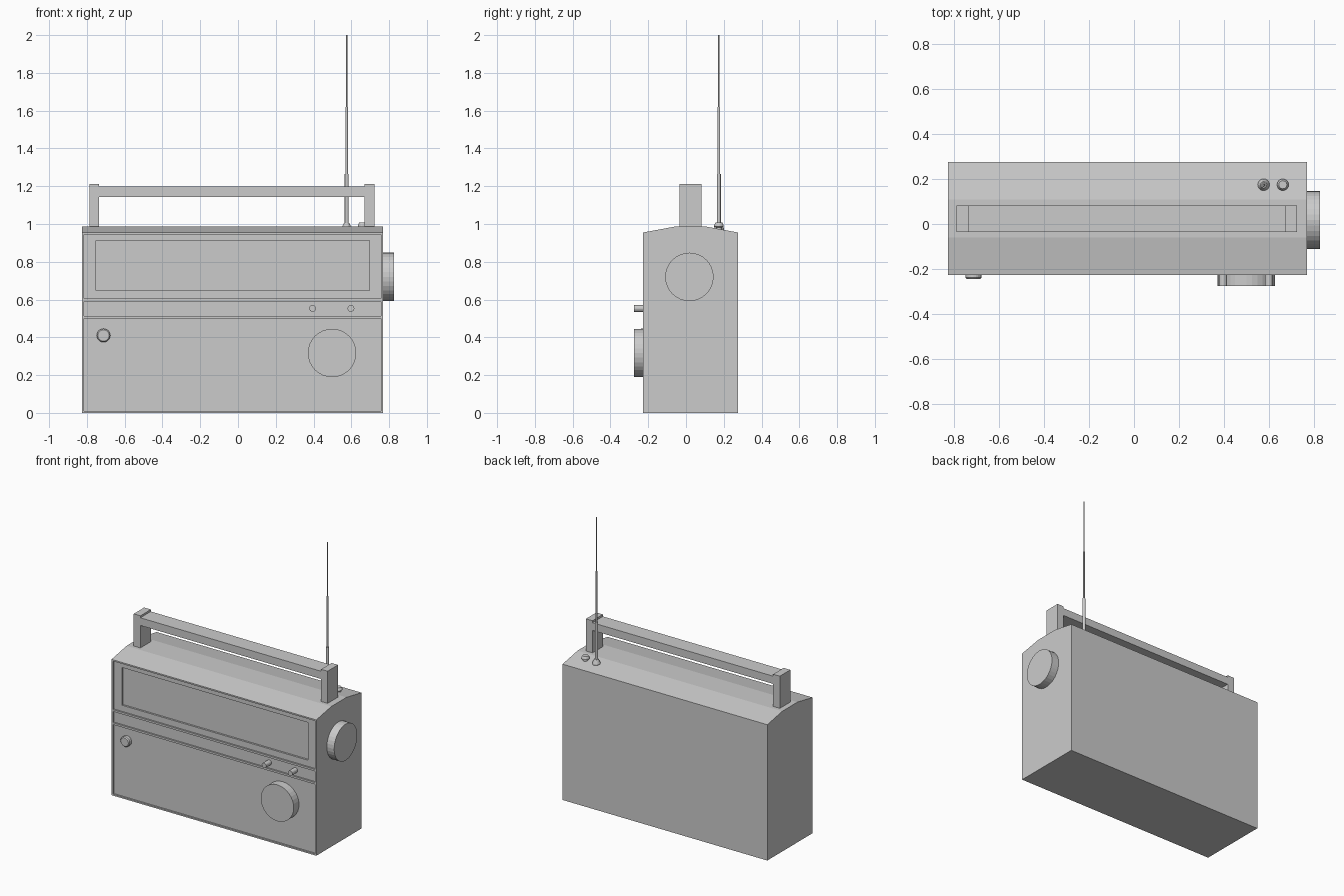
import bpy, bmesh, math
from mathutils import Matrix, Vector

if "Cube" in bpy.data.objects:
    bpy.data.objects.remove(bpy.data.objects["Cube"])


def finish(bm, name):
    bmesh.ops.recalc_face_normals(bm, faces=bm.faces)
    me = bpy.data.meshes.new(name)
    bm.to_mesh(me)
    bm.free()
    ob = bpy.data.objects.new(name, me)
    bpy.context.collection.objects.link(ob)
    return ob


def box(name, x0, x1, y0, y1, z0, z1):
    bm = bmesh.new()
    bmesh.ops.create_cube(bm, size=1)
    bmesh.ops.scale(bm, vec=(x1 - x0, y1 - y0, z1 - z0), verts=bm.verts)
    bmesh.ops.translate(bm, vec=((x0 + x1) / 2, (y0 + y1) / 2, (z0 + z1) / 2), verts=bm.verts)
    return finish(bm, name)


def lathe(name, origin, axis, profile, sides):
    """Closed turned part: profile is (radius, distance along axis)."""
    rot = Vector((0, 0, 1)).rotation_difference(Vector(axis)).to_matrix().to_4x4()
    mat = Matrix.Translation(origin) @ rot
    bm = bmesh.new()
    rings = []
    for r, h in profile:
        rings.append([bm.verts.new(mat @ Vector((r * math.cos(a), r * math.sin(a), h)))
                      for a in (2 * math.pi * i / sides for i in range(sides))])
    for a, b in zip(rings, rings[1:]):
        for i in range(sides):
            j = (i + 1) % sides
            bm.faces.new((a[i], a[j], b[j], b[i]))
    bm.faces.new(rings[0])
    bm.faces.new(rings[-1])
    return finish(bm, name)


# Case: side profile with a faceted crowned top, extruded along x
X0, X1, FRONT, BACK = -0.825, 0.768, -0.227, 0.275
side = [(FRONT, 0), (BACK, 0), (BACK, 0.955), (0.108, 0.986), (-0.06, 0.986), (FRONT, 0.955)]
bm = bmesh.new()
face = bm.faces.new([bm.verts.new((X0, y, z)) for y, z in side])
ext = bmesh.ops.extrude_face_region(bm, geom=[face])
bmesh.ops.translate(bm, vec=(X1 - X0, 0, 0),
                    verts=[v for v in ext["geom"] if isinstance(v, bmesh.types.BMVert)])
case = finish(bm, "radio_case")

# Recessed front panels: (x0, x1, z0, z1, depth)
PANEL = 0.011
recesses = [(-0.814, 0.757, 0.01, 0.499, PANEL),
            (-0.814, 0.757, 0.513, 0.591, PANEL),
            (-0.814, 0.757, 0.605, 0.945, PANEL),
            (-0.752, 0.695, 0.648, 0.913, 0.024)]
for x0, x1, z0, z1, d in recesses:
    cutter = box("recess_cutter", x0, x1, FRONT - 0.1, FRONT + d, z0, z1)
    mod = case.modifiers.new("recess", 'BOOLEAN')
    mod.operation = 'DIFFERENCE'
    mod.solver = 'EXACT'
    mod.object = cutter
    bpy.context.view_layer.objects.active = case
    bpy.ops.object.modifier_apply(modifier=mod.name)
    bpy.data.objects.remove(cutter)

# Carrying handle: two posts and a grip
HY0, HY1 = -0.035, 0.081
box("handle_post_left", -0.787, -0.735, HY0, HY1, 0.96, 1.212)
box("handle_post_right", 0.671, 0.722, HY0, HY1, 0.96, 1.212)
box("handle_grip", -0.737, 0.673, HY0, HY1, 1.144, 1.198)

# Knobs and front controls
S = FRONT + PANEL + 0.005
lathe("volume_knob", (0.498, S, 0.317), (0, -1, 0), [(0.128, 0), (0.128, 0.275 + S)], 32)
lathe("tuning_knob", (0.76, 0.018, 0.72), (1, 0, 0), [(0.128, 0), (0.128, 0.065)], 32)
for name, x in (("switch_left", 0.395), ("switch_right", 0.598)):
    lathe(name, (x, S, 0.553), (0, -1, 0), [(0.018, 0), (0.018, 0.275 + S)], 16)
lathe("power_button", (-0.712, S, 0.41), (0, -1, 0),
      [(0.036, 0), (0.036, 0.026), (0.030, 0.033)], 20)

# Telescopic antenna with a conical foot
lathe("antenna", (0.575, 0.174, 0), (0, 0, 1),
      [(0.027, 0.96), (0.026, 0.979), (0.014, 1.005), (0.0105, 1.005), (0.0105, 1.265),
       (0.007, 1.265), (0.007, 1.62), (0.004, 1.62), (0.004, 2.0)], 16)

# Small button beside the antenna
lathe("top_button", (0.66, 0.174, 0), (0, 0, 1),
      [(0.016, 0.96), (0.016, 0.982), (0.026, 0.986), (0.025, 0.994), (0.018, 1.007)], 16)
